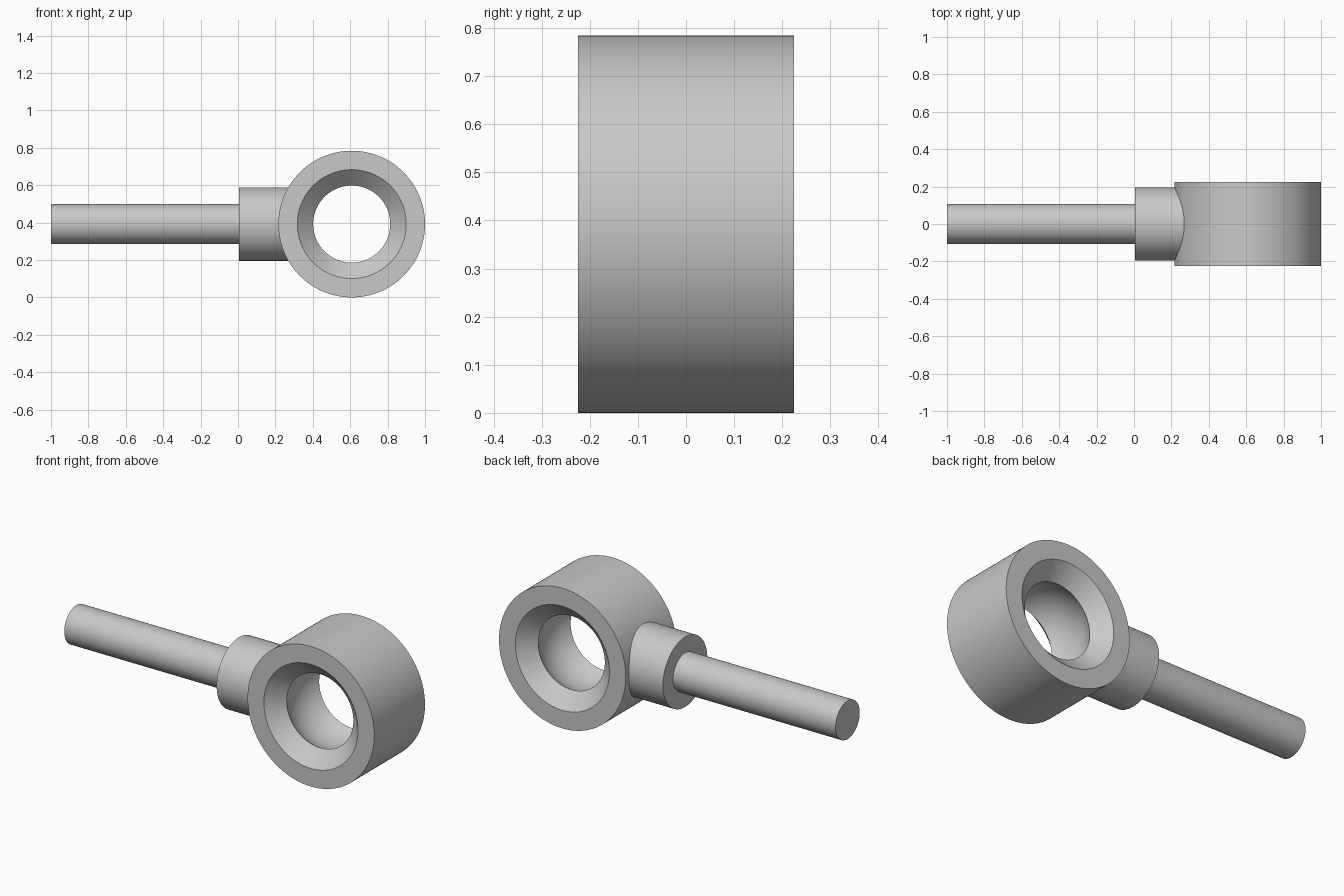
import bpy, bmesh
from math import radians, pi, sqrt, sin, cos, asin
from mathutils import Vector, Matrix

cube = bpy.data.objects.get("Cube")
if cube:
    bpy.data.objects.remove(cube, do_unlink=True)

steel = bpy.data.materials.new("light grey steel")
steel.use_nodes = True
grey = (0.58, 0.58, 0.58, 1)
steel.diffuse_color = grey
steel.node_tree.nodes["Principled BSDF"].inputs["Base Color"].default_value = grey


def lathe(name, profile, turn, location, closed=False, steps=128):
    """Revolve (radius, height) points about z, then turn the part into place."""
    bm = bmesh.new()
    verts = [bm.verts.new((r, 0, h)) for r, h in profile]
    edges = [bm.edges.new(pair) for pair in zip(verts, verts[1:])]
    if closed:
        edges.append(bm.edges.new((verts[-1], verts[0])))
    bmesh.ops.spin(bm, geom=verts + edges, cent=(0, 0, 0), axis=(0, 0, 1),
                   angle=2 * pi, steps=steps, use_merge=False)
    bmesh.ops.remove_doubles(bm, verts=bm.verts[:], dist=1e-5)
    bmesh.ops.transform(bm, matrix=turn, verts=bm.verts[:])
    bmesh.ops.recalc_face_normals(bm, faces=bm.faces[:])
    mesh = bpy.data.meshes.new(name)
    bm.to_mesh(mesh)
    bm.free()
    mesh.materials.append(steel)
    obj = bpy.data.objects.new(name, mesh)
    obj.location = location
    bpy.context.collection.objects.link(obj)
    bpy.ops.object.select_all(action='DESELECT')
    obj.select_set(True)
    bpy.context.view_layer.objects.active = obj
    bpy.ops.object.shade_smooth_by_angle(angle=radians(30))
    return obj


AXIS_Z = 0.392
along_x = Matrix.Rotation(pi / 2, 4, 'Y')
along_y = Matrix.Rotation(pi / 2, 4, 'X')

# Eye ring: cylindrical outside, chamfered mouths, spherical seat inside
outer, half, mouth, throat, seat = 0.392, 0.224, 0.291, 0.206, 0.143
ball = sqrt(throat ** 2 + seat ** 2)
limit = asin(seat / ball)
arc = [(ball * cos(a), ball * sin(a))
       for a in (limit * (i / 8 - 1) for i in range(17))]
ring = [(outer, half), (outer, -half), (mouth, -half)] + arc + [(mouth, half)]
lathe("eye_ring", ring, along_y, (0.608, 0, AXIS_Z), closed=True)


# Collar and shank: plain round bars along x, the collar sunk into the ring wall
def bar(name, radius, start, end):
    length = end - start
    lathe(name, [(0, 0), (radius, 0), (radius, length), (0, length)],
          along_x, (start, 0, AXIS_Z), steps=96)


bar("collar", 0.196, 0.005, 0.30)
bar("shank", 0.107, -1.0, 0.02)
